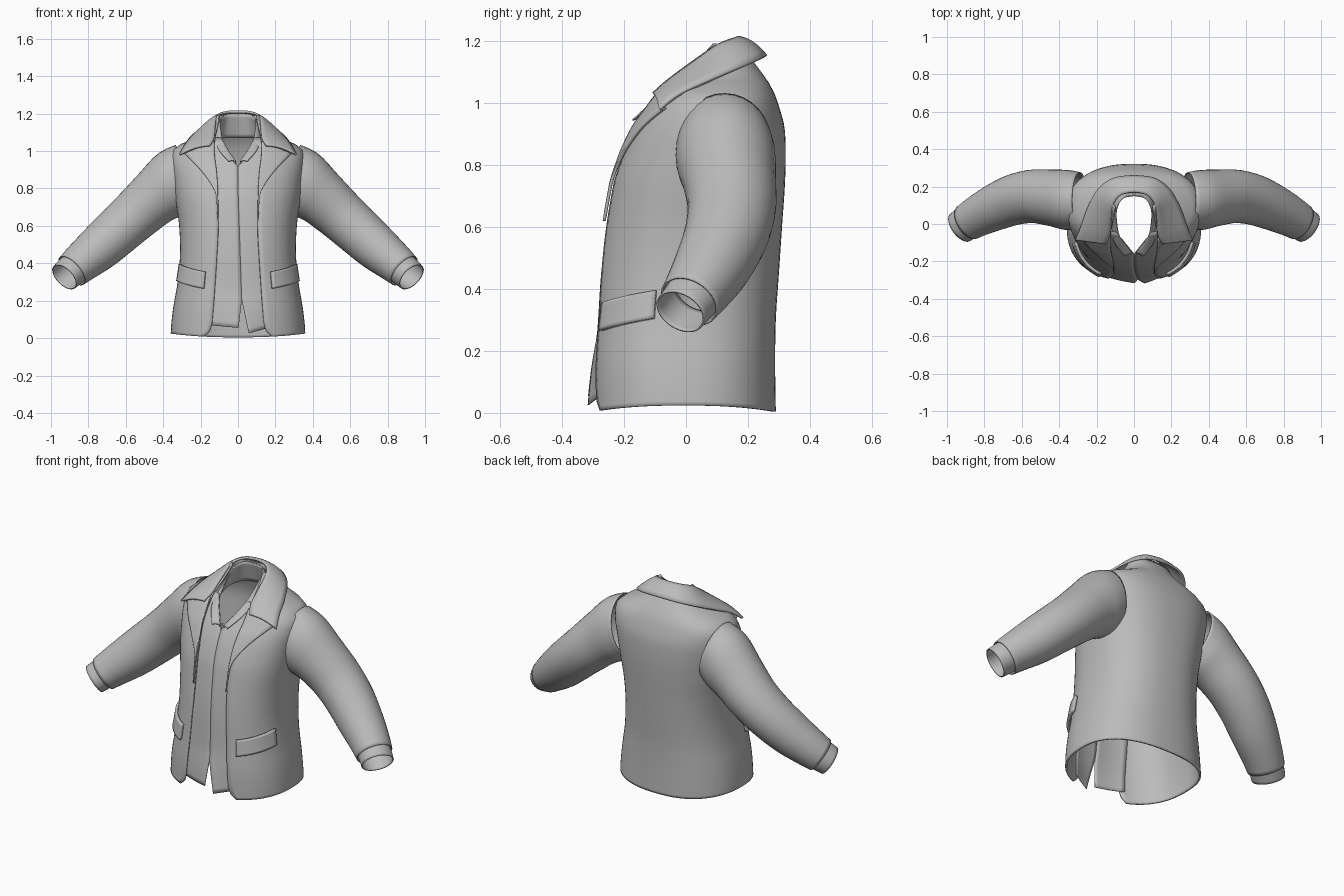
import bpy, bmesh, math
from mathutils import Vector

if "Cube" in bpy.data.objects:
    bpy.data.objects.remove(bpy.data.objects["Cube"])

grey = bpy.data.materials.new("cloth_grey")
grey.diffuse_color = (0.5, 0.5, 0.5, 1)
grey.use_nodes = True
grey.node_tree.nodes["Principled BSDF"].inputs["Base Color"].default_value = grey.diffuse_color


def spline(pts, t):
    """Catmull-Rom point on a list of tuples, t in 0..1."""
    n = len(pts) - 1
    i = min(int(t * n), n - 1)
    f = t * n - i
    a, b, c, d = (pts[max(0, min(n, k))] for k in (i - 1, i, i + 1, i + 2))
    return tuple(q + 0.5 * f * (r - p + f * (2 * p - 5 * q + 4 * r - s + f * (3 * (q - r) + s - p)))
                 for p, q, r, s in zip(a, b, c, d))


def table(rows, z):
    """Smooth lookup in rows sorted by their first column."""
    n = len(rows) - 1
    if z <= rows[0][0]:
        return rows[0][1:]
    if z >= rows[-1][0]:
        return rows[-1][1:]
    i = max(k for k in range(n) if rows[k][0] <= z)
    f = (z - rows[i][0]) / (rows[i + 1][0] - rows[i][0])
    return spline(rows, (i + f) / n)[1:]


def loft(name, rows, thick=0.0, closed=False, mirror=False, angle=40):
    bm = bmesh.new()
    grid = [[bm.verts.new(p) for p in r] for r in rows]
    for r, s in zip(grid, grid[1:]):
        m = len(r)
        for j in range(m if closed else m - 1):
            k = (j + 1) % m
            bm.faces.new((r[j], r[k], s[k], s[j]))
    bmesh.ops.remove_doubles(bm, verts=bm.verts, dist=0.0005)
    bmesh.ops.recalc_face_normals(bm, faces=bm.faces)
    me = bpy.data.meshes.new(name)
    bm.to_mesh(me)
    bm.free()
    me.materials.append(grey)
    ob = bpy.data.objects.new(name, me)
    bpy.context.collection.objects.link(ob)
    if mirror:
        mod = ob.modifiers.new("mirror", "MIRROR")
        mod.merge_threshold = 0.002
    if thick:
        mod = ob.modifiers.new("thickness", "SOLIDIFY")
        mod.thickness, mod.offset = thick, 0
    bpy.ops.object.select_all(action="DESELECT")
    ob.select_set(True)
    bpy.context.view_layer.objects.active = ob
    bpy.ops.object.shade_smooth_by_angle(angle=math.radians(angle))
    return ob


# Torso sections: height, half width, front y, back y
TORSO = [(0.0, .355, -.30, .285), (.15, .343, -.30, .283), (.3, .318, -.29, .285),
         (.45, .305, -.28, .295), (.6, .31, -.262, .305), (.75, .33, -.235, .315),
         (.85, .343, -.20, .317), (.93, .353, -.16, .312), (1.0, .345, -.11, .292),
         (1.045, .285, -.08, .275), (1.075, .20, -.06, .255), (1.11, .15, -.03, .23),
         (1.15, .127, .02, .20), (1.19, .117, .07, .175)]
# Half width of the front opening by height
GAP = [(0.0, .18), (.03, .152), (.08, .138), (.2, .128), (.4, .115), (.6, .105),
       (.8, .11), (.95, .125), (1.05, .125), (1.19, .1)]
N = 2.4


def ring_point(z, a, out=0.0):
    """Point on the torso section at angle a from the front."""
    w, f, b = table(TORSO, z)
    s, c = math.sin(a), math.cos(a)
    x = (w + out) * math.copysign(abs(s) ** (2 / N), s)
    y = (f + b) / 2 - ((b - f) / 2 + out) * math.copysign(abs(c) ** (2 / N), c)
    return x, y, z


def front_y(x, z):
    w, f, b = table(TORSO, z)
    u = min(abs(x) / w, .98)
    return (f + b) / 2 - (b - f) / 2 * (1 - u ** N) ** (1 / N)


# Jacket body, open at the front
rows = []
heights = [0, .015, .03, .055, .08, .12] + [.12 + (1.19 - .12) * i / 34 for i in range(1, 35)]
for z in heights:
    w = table(TORSO, z)[0]
    a0 = math.asin(min(1, table(GAP, z)[0] / w) ** (N / 2))
    row = []
    for j in range(65):
        a = a0 + (2 * math.pi - 2 * a0) * j / 64
        x, y, _ = ring_point(z, a)
        row.append((x, y, z + max(0, 1 - z / .15) * (.004 + .02 * math.sin(a) ** 2)))
    rows.append(row)
loft("jacket_body", rows, .01)

# Sleeves: centre x, y, z, radius sideways, radius up
SLEEVE = [(.29, .125, .865, .15, .17), (.355, .128, .825, .158, .175), (.44, .14, .755, .148, .15),
          (.54, .148, .665, .14, .136), (.64, .13, .575, .133, .128), (.74, .09, .485, .122, .12),
          (.83, .045, .41, .108, .105), (.888, .01, .36, .098, .094)]
CUFF = [(.84, .04, .40, .09, .088), (.89, .01, .36, .089, .083), (.928, -.018, .327, .087, .078)]


def tube(path, steps, first=None):
    rows = []
    for i in range(steps + 1):
        t = i / steps
        p = spline(path, t)
        q0, q1 = spline(path, max(0, t - .03)), spline(path, min(1, t + .03))
        d = (Vector(q1[:3]) - Vector(q0[:3])).normalized()
        if first:
            k = max(0, 1 - t * 3)
            d = d.lerp(Vector(first), k).normalized()
        side = d.cross(Vector((0, 0, 1))).normalized()
        up = side.cross(d)
        rows.append([Vector(p[:3]) + side * p[3] * math.cos(a) + up * p[4] * math.sin(a)
                     for a in (2 * math.pi * j / 32 for j in range(32))])
    return rows


loft("sleeves", tube(SLEEVE, 22, (1, 0, -.25)), .006, closed=True, mirror=True)
loft("shirt_cuffs", tube(CUFF, 6), .006, closed=True, mirror=True)


def strip(name, inner, outer, thick, bulge=0.0, n=24, m=6):
    """Mirrored surface between two curves, with an arched middle."""
    rows = []
    for i in range(n + 1):
        a, b = Vector(spline(inner, i / n)), Vector(spline(outer, i / n))
        rows.append([a.lerp(b, j / m) + Vector((0, 0, bulge * math.sin(math.pi * j / m)))
                     for j in range(m + 1)])
    return loft(name, rows, thick, mirror=True)


# Jacket collar
strip("jacket_collar",
      [(0, .17, 1.212), (.07, .155, 1.207), (.112, .10, 1.185), (.122, .02, 1.13),
       (.127, -.06, 1.07), (.15, -.105, 1.03)],
      [(0, .258, 1.152), (.11, .243, 1.145), (.19, .185, 1.12), (.245, .09, 1.08),
       (.285, -.02, 1.03), (.312, -.085, .98)], .012, .012)

# Shirt collar and its stand
SHIRT_TOP = [(0, .152, 1.2), (.06, .137, 1.197), (.092, .08, 1.17), (.092, .01, 1.11),
             (.075, -.07, 1.04), (.012, -.155, .945)]
strip("shirt_collar", SHIRT_TOP,
      [(0, .166, 1.16), (.08, .15, 1.155), (.112, .085, 1.13), (.118, .0, 1.07),
       (.105, -.095, 1.01), (.05, -.172, .945)], .006, .004)
strip("shirt_stand", SHIRT_TOP,
      [(0, .19, 1.07), (.075, .165, 1.07), (.115, .09, 1.06), (.12, .0, 1.03),
       (.09, -.08, .99), (.015, -.15, .925)], .004)

# Lapels lying on the chest
inner = [(.104, .62), (.106, .72), (.109, .82), (.115, .9), (.124, .97), (.127, 1.05)]
outer = [(.109, .64), (.117, .76), (.142, .82), (.185, .88), (.235, .935), (.285, .985)]
rows = []
for i in range(25):
    a, b = spline(inner, i / 24), spline(outer, i / 24)
    row = []
    for j in range(9):
        x, z = (a[k] + (b[k] - a[k]) * j / 8 for k in (0, 1))
        row.append((x, front_y(x, z) - .014, z))
    rows.append(row)
loft("lapels", rows, .01, mirror=True)

# Pocket flaps wrapped around the hips
for s, name in ((1, "pocket_flap_left"), (-1, "pocket_flap_right")):
    rows = []
    for i in range(9):
        row = []
        for j in range(13):
            u = j / 12
            z = .265 + .04 * u + .09 * i / 8
            x, y, z = ring_point(z, .5 + .8 * u, .012 + .004 * (1 - i / 8))
            row.append((s * x, y, z))
        rows.append(row)
    loft(name, rows, .016)

# Shirt front in two halves, split at the hem and open at the neck
for s, name in ((1, "shirt_front_left"), (-1, "shirt_front_right")):
    rows = []
    for i in range(41):
        t = i / 40
        row = []
        for j in range(9):
            u = j / 8
            z0 = .025 + .03 * u if s > 0 else .055 + .015 * u
            z = z0 + (1.07 - z0) * t
            cut = max(0, .2 - z)
            mid = (.02 + cut * .22 if s > 0 else .02 - cut * .12) if z < .2 else .02 * max(0, 1 - (z - .2) / .6)
            neck = max(0, z - .92) * .6
            x0, x1 = mid + s * neck, s * .165
            x = x0 + (x1 - x0) * u
            if z > .9:
                x = max(-.15, min(.15, x))
            flare = .028 * max(0, 1 - z / .25)
            row.append((x, front_y(x, z) + .008 - flare * (1 - u), z))
        rows.append(row)
    loft(name, rows, .004)
